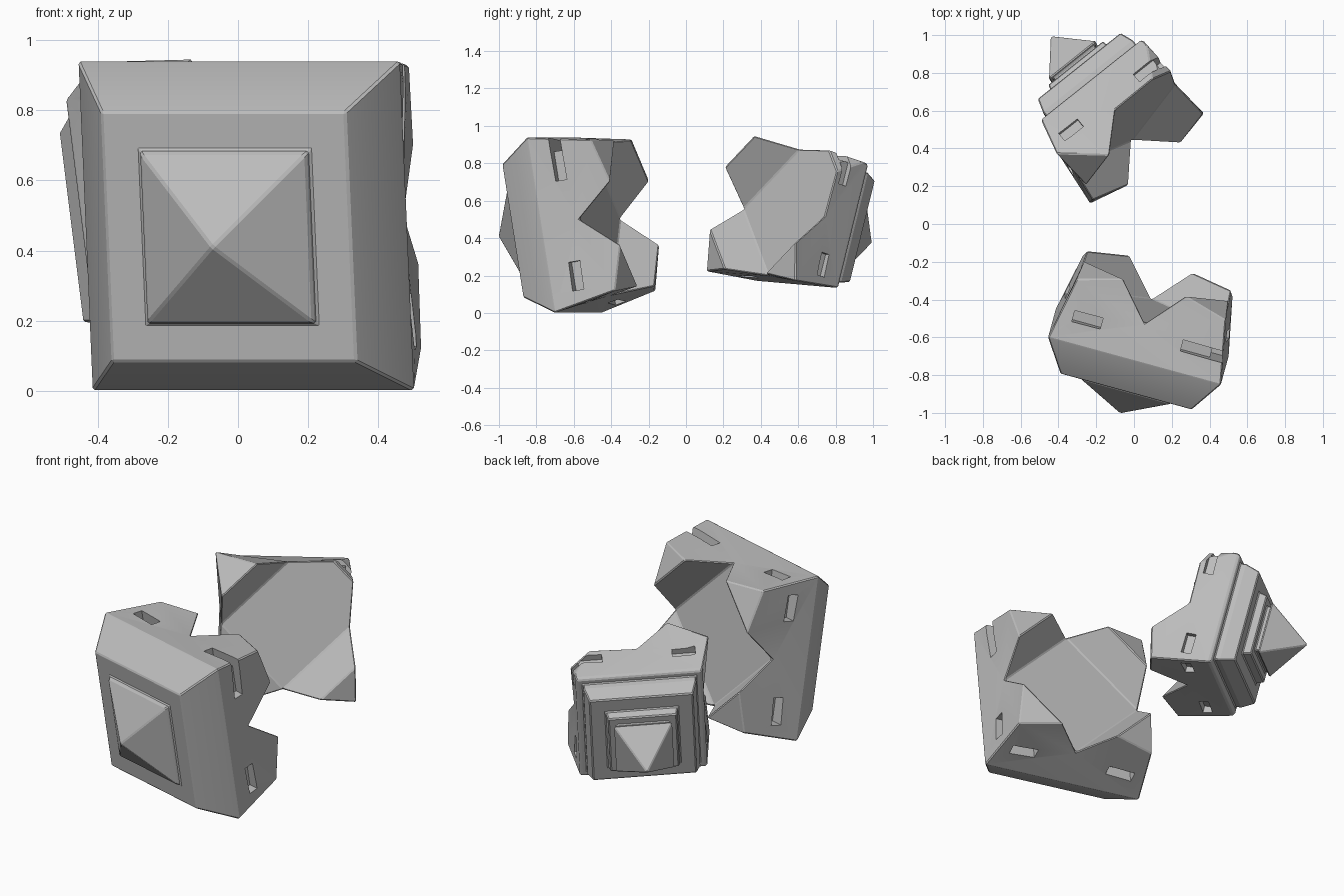
import bpy, bmesh
from mathutils import Matrix, Vector

cube = bpy.data.objects.get("Cube")
if cube:
    bpy.data.objects.remove(cube, do_unlink=True)

grey = bpy.data.materials.new("stone_grey")
grey.use_nodes = True
colour = (0.5, 0.5, 0.5, 1)
grey.diffuse_color = colour
grey.node_tree.nodes["Principled BSDF"].inputs["Base Color"].default_value = colour


def frame(origin, x, y):
    """Local frame: z points out of the clawed side, -z towards the spike."""
    x = Vector(x).normalized()
    z = x.cross(Vector(y)).normalized()
    y = z.cross(x)
    m = Matrix((x, y, z)).transposed().to_4x4()
    m.translation = origin
    return m


def add_object(name, bm, matrix):
    bmesh.ops.recalc_face_normals(bm, faces=bm.faces)
    mesh = bpy.data.meshes.new(name)
    bm.to_mesh(mesh)
    bm.free()
    ob = bpy.data.objects.new(name, mesh)
    bpy.context.collection.objects.link(ob)
    ob.matrix_world = matrix
    mesh.materials.append(grey)
    return ob


def block(name, matrix, valley, claws, profile, apex):
    """Square block. Each claw is (tip out, tip along, tip height, corner out,
    corner height); profile rings (half width, height) end in a spike."""
    bm = bmesh.new()
    turns = [Matrix.Rotation(k * 1.5707963, 3, 'Z') for k in range(4)]

    def four(points):
        return [bm.verts.new(t @ Vector(p)) for t, p in zip(turns, points)]

    v = four([(valley, 0, 0)] * 4)
    p = four([(out, along, h) for out, along, h, _, _ in claws])
    q = four([(along, out, h) for out, along, h, _, _ in claws])
    c = four([(a, a, h) for _, _, _, a, h in claws])
    rings = [four([(a, a, h)] * 4) for a, h in profile]
    top = bm.verts.new((0, 0, apex))
    bm.faces.new(v)
    for k in range(4):
        n, b = (k + 1) % 4, k - 1
        bm.faces.new((v[k], p[k], q[k], v[n]))            # claw inner wall
        bm.faces.new((p[k], c[k], q[k]))                  # claw tip
        # claw sides and the wall between neighbouring claws
        bm.faces.new((rings[0][k], c[k], p[k], v[k]))
        bm.faces.new((rings[0][b], v[k], q[b], c[b]))
        bm.faces.new((rings[0][b], rings[0][k], v[k]))
        for r, s in zip(rings, rings[1:]):
            bm.faces.new((r[k], r[n], s[n], s[k]))
        bm.faces.new((rings[-1][k], rings[-1][n], top))
    return add_object(name, bm, matrix)


def cut_slots(ob, floor, start, end, low, high, open_corner):
    """Rectangular slots on both outer sides of every claw."""
    bm = bmesh.new()
    for k in range(4):
        stop = floor + 0.15 if k == open_corner else end
        for swap in (False, True):
            lo, hi = [floor, start, low], [floor + 0.15, stop, high]
            if swap:
                lo[0], lo[1], hi[0], hi[1] = lo[1], lo[0], hi[1], hi[0]
            lo, hi = Vector(lo), Vector(hi)
            size = Matrix.Diagonal((*(hi - lo), 1))
            bmesh.ops.create_cube(bm, size=1, matrix=Matrix.Rotation(k * 1.5707963, 4, 'Z')
                                  @ Matrix.Translation((lo + hi) / 2) @ size)
    cutter = add_object(ob.name + "_slot_cutter", bm, ob.matrix_world.copy())
    cutter.hide_render = True
    bev = ob.modifiers.new("soft_edges", 'BEVEL')
    bev.width, bev.segments, bev.limit_method = 0.006, 1, 'ANGLE'
    mod = ob.modifiers.new("slots", 'BOOLEAN')
    mod.operation, mod.object, mod.solver, mod.use_self = 'DIFFERENCE', cutter, 'EXACT', True
    bpy.context.view_layer.update()
    bpy.ops.object.select_all(action='DESELECT')
    ob.select_set(True)
    bpy.context.view_layer.objects.active = ob
    for m in (bev.name, mod.name):
        bpy.ops.object.modifier_apply(modifier=m)
    bpy.data.objects.remove(cutter, do_unlink=True)
    bpy.ops.object.shade_smooth_by_angle(angle=0.3)


# Front block: wide bevelled plate with a low pyramid
front = block("front_clawed_block",
              frame((0.075, -0.46, 0.502), (0.965, -0.264, 0), (0.035, 0.158, -0.986)),
              0.41, [(0.395, 0.17, 0.195, 0.41, 0.13)] * 4,
              [(0.475, -0.2), (0.36, -0.39), (0.25, -0.39), (0.245, -0.41)], -0.57)
cut_slots(front, 0.38, 0.22, 0.375, -0.09, -0.03, 3)

# Rear block: stepped plates, a tall pyramid and one broken-off claw
rear = block("rear_clawed_block",
             frame((-0.055, 0.525, 0.537), (0.785, 0.625, -0.055), (-0.11, 0.245, 0.965)),
             0.35, [(0.36, 0.25, 0.0, 0.345, -0.17), (0.365, 0.18, 0.18, 0.395, 0.0),
                    (0.37, 0.16, 0.175, 0.38, 0.12), (0.375, 0.19, 0.17, 0.39, 0.12)],
             [(0.345, -0.20), (0.335, -0.215), (0.305, -0.215), (0.305, -0.25),
              (0.28, -0.33), (0.195, -0.33), (0.185, -0.38), (0.14, -0.38),
              (0.14, -0.40), (0.16, -0.41)], -0.63)
cut_slots(rear, 0.32, 0.19, 0.315, -0.09, -0.035, 0)
